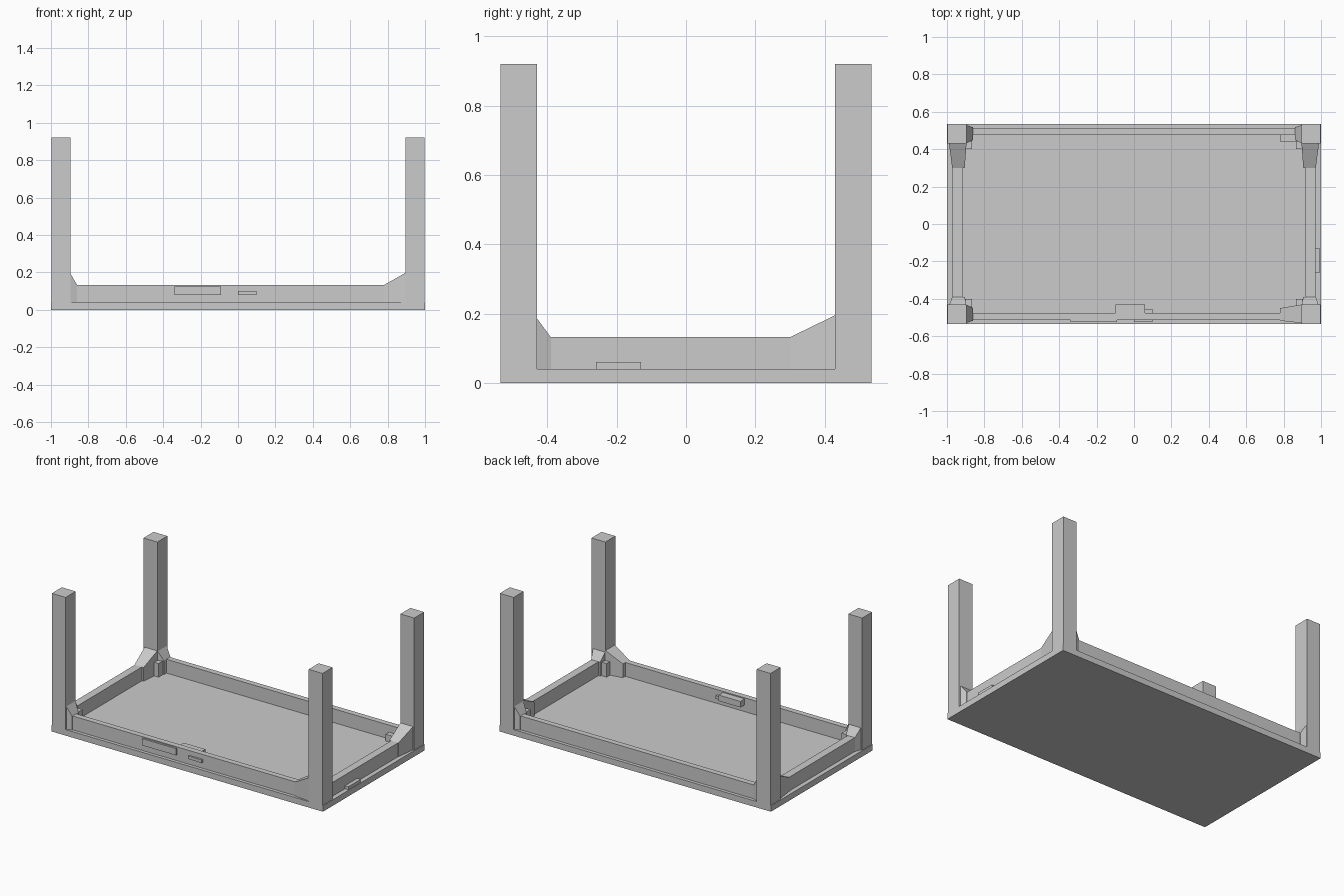
import bpy, bmesh

if "Cube" in bpy.data.objects:
    bpy.data.objects.remove(bpy.data.objects["Cube"])


def solid(name, sections):
    # Each section is a 4-point loop; the two loops are joined into a solid
    bm = bmesh.new()
    a, b = [[bm.verts.new(p) for p in s] for s in sections]
    bm.faces.new(a)
    bm.faces.new(b)
    for i in range(4):
        j = (i + 1) % 4
        bm.faces.new((a[i], a[j], b[j], b[i]))
    bmesh.ops.recalc_face_normals(bm, faces=bm.faces)
    me = bpy.data.meshes.new(name)
    bm.to_mesh(me)
    bm.free()
    ob = bpy.data.objects.new(name, me)
    bpy.context.collection.objects.link(ob)
    return ob


def box(name, x0, x1, y0, y1, z0, z1):
    return solid(name, [[(x0, y0, z), (x1, y0, z), (x1, y1, z), (x0, y1, z)]
                        for z in (z0, z1)])


# Upturned table top
box("table_top", -1, 1, -0.535, 0.535, 0, 0.04)

# Aprons set in from the edge
for s, side in ((-1, "front"), (1, "back")):
    box(side + "_apron", -0.92, 0.92, s * 0.475, s * 0.513, 0.035, 0.132)
for s, side in ((-1, "left"), (1, "right")):
    box(side + "_apron", s * 0.918, s * 0.97, -0.47, 0.47, 0.035, 0.132)

# Legs with flared corner brackets running along both aprons
for sx, xn in ((-1, "left"), (1, "right")):
    for sy, yn in ((-1, "front"), (1, "back")):
        corner = yn + "_" + xn
        box(corner + "_leg", sx * 0.895, sx * 0.997, sy * 0.43, sy * 0.535, 0.03, 0.92)

        xe = 0.78 if (sx, sy) == (1, -1) else 0.86
        solid(corner + "_long_bracket", [
            [(sx * 0.9, sy * y, z) for y, z in
             ((0.43, 0.035), (0.53, 0.035), (0.53, 0.2), (0.43, 0.2))],
            [(sx * xe, sy * y, z) for y, z in
             ((0.45, 0.035), (0.517, 0.035), (0.517, 0.132), (0.45, 0.132))]])

        ye = 0.30 if sy == 1 else 0.39
        solid(corner + "_short_bracket", [
            [(sx * x, sy * 0.44, z) for x, z in
             ((0.895, 0.035), (0.99, 0.035), (0.99, 0.2), (0.895, 0.2))],
            [(sx * x, sy * ye, z) for x, z in
             ((0.905, 0.035), (0.972, 0.035), (0.972, 0.132), (0.905, 0.132))]])

        # Inner corner block behind each leg
        box(corner + "_corner_block", sx * 0.865, sx * 0.93, sy * 0.40, sy * 0.48, 0.035, 0.13)

# Small blocks on the aprons
box("front_inner_block", -0.10, 0.06, -0.48, -0.43, 0.085, 0.125)
box("front_inner_block_small", 0.0, 0.10, -0.48, -0.455, 0.08, 0.10)
box("front_outer_plate", -0.34, -0.09, -0.525, -0.51, 0.08, 0.125)
box("front_outer_plate_small", 0.0, 0.10, -0.525, -0.51, 0.08, 0.10)
box("back_inner_block", 0.78, 0.87, 0.44, 0.48, 0.035, 0.085)
box("right_outer_block", 0.965, 0.995, -0.26, -0.13, 0.035, 0.06)
